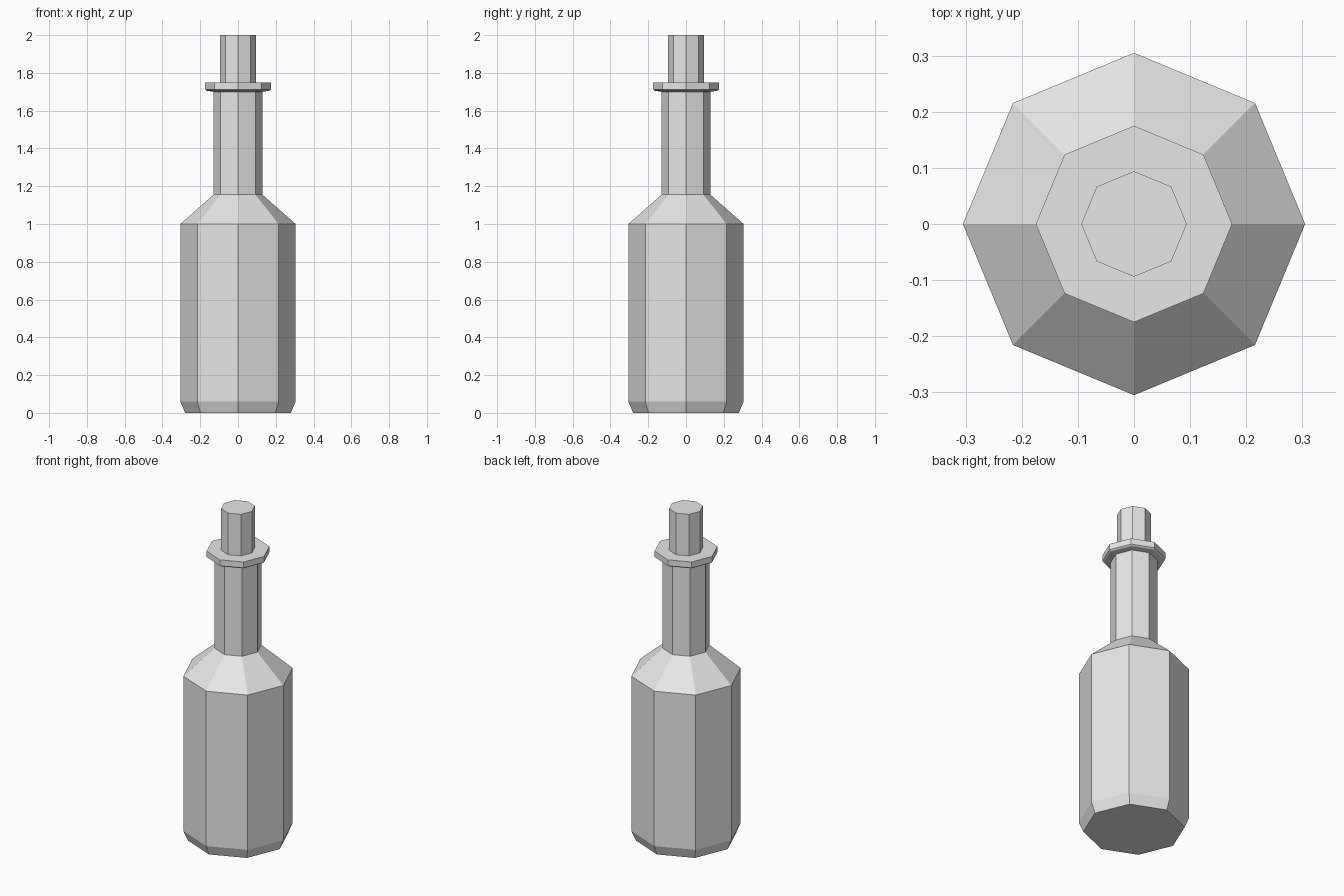
import bpy
import math

cube = bpy.data.objects.get("Cube")
if cube:
    bpy.data.objects.remove(cube, do_unlink=True)

SIDES = 8


def material(name, colour):
    mat = bpy.data.materials.new(name)
    mat.use_nodes = True
    mat.diffuse_color = colour
    mat.node_tree.nodes["Principled BSDF"].inputs["Base Color"].default_value = colour
    return mat


def lathe(name, profile, mat):
    """Turn (radius, height) pairs into a closed, flat-faced solid."""
    verts = [(r * math.cos(math.tau * i / SIDES), r * math.sin(math.tau * i / SIDES), z)
             for r, z in profile for i in range(SIDES)]
    faces = [tuple(reversed(range(SIDES))),
             tuple(range(len(verts) - SIDES, len(verts)))]
    for ring in range(len(profile) - 1):
        for i in range(SIDES):
            a, b = ring * SIDES + i, ring * SIDES + (i + 1) % SIDES
            faces.append((a, b, b + SIDES, a + SIDES))
    mesh = bpy.data.meshes.new(name)
    mesh.from_pydata(verts, [], faces)
    mesh.materials.append(mat)
    obj = bpy.data.objects.new(name, mesh)
    bpy.context.collection.objects.link(obj)
    return obj


grey = material("plain grey", (0.8, 0.8, 0.8, 1))

# Body with chamfered base, sloped shoulder, neck and lipped collar
lathe("bottle", [(0.28, 0), (0.305, 0.06), (0.305, 1.0), (0.13, 1.155),
                 (0.13, 1.7), (0.165, 1.705), (0.175, 1.712), (0.175, 1.748)], grey)

# Stopper standing in the mouth
lathe("stopper", [(0.094, 1.74), (0.094, 2.0)], grey)
